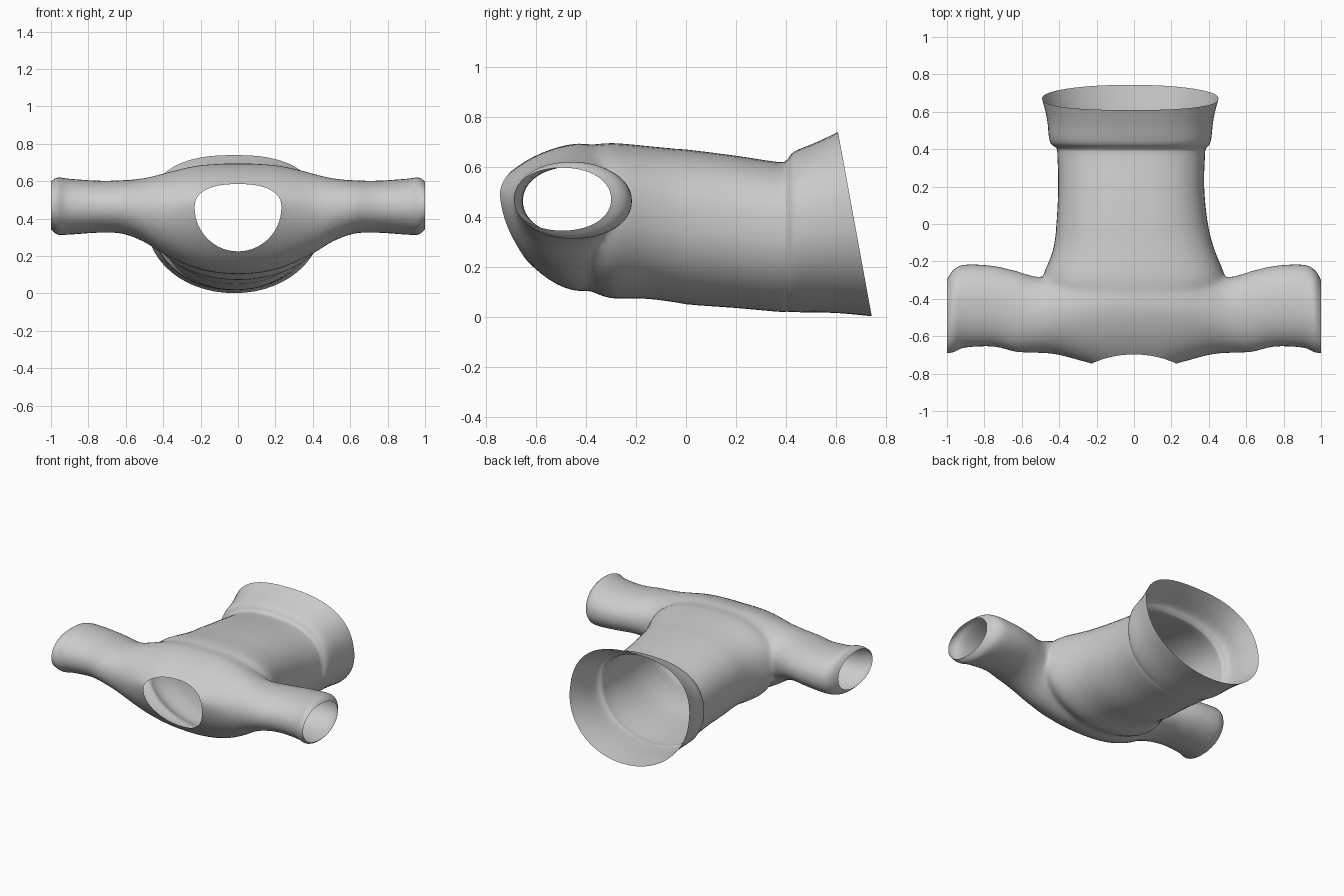
import bpy, bmesh, math

if "Cube" in bpy.data.objects:
    bpy.data.objects.remove(bpy.data.objects["Cube"])

SEG = 56


def section(cx, hw, z0, z1, zc, p_top, p_bot):
    """Rounded cross-section: half-width hw, separate curvature above and below zc."""
    pts = []
    for i in range(SEG):
        a = 2 * math.pi * i / SEG
        c, s = math.cos(a), math.sin(a)
        p = p_top if s > 0 else p_bot
        h = (z1 - zc) if s > 0 else (zc - z0)
        u = math.copysign(abs(c) ** (2 / p), c)
        v = math.copysign(abs(s) ** (2 / p), s)
        pts.append((cx + hw * u, zc + h * v))
    return pts


def dense(rows, n=4):
    """Catmull-Rom interpolation of a table of ring parameters."""
    out = []
    for i in range(len(rows) - 1):
        a, b = rows[max(i - 1, 0)], rows[i]
        c, d = rows[i + 1], rows[min(i + 2, len(rows) - 1)]
        for k in range(n):
            t = k / n
            out.append([0.5 * (2 * q + (r - p) * t + (2 * p - 5 * q + 4 * r - s) * t * t
                               + (3 * q - p - 3 * r + s) * t ** 3)
                        for p, q, r, s in zip(a, b, c, d)])
    out.append(list(rows[-1]))
    return out


def loft(name, rings):
    bm = bmesh.new()
    loops = [[bm.verts.new(p) for p in r] for r in rings]
    for a, b in zip(loops, loops[1:]):
        for i in range(SEG):
            j = (i + 1) % SEG
            bm.faces.new((a[i], a[j], b[j], b[i]))
    bm.faces.new(loops[0])
    bm.faces.new(loops[-1])
    bmesh.ops.recalc_face_normals(bm, faces=bm.faces[:])
    me = bpy.data.meshes.new(name)
    bm.to_mesh(me)
    bm.free()
    ob = bpy.data.objects.new(name, me)
    bpy.context.collection.objects.link(ob)
    return ob


def boolean(target, tool, op):
    m = target.modifiers.new("bool", 'BOOLEAN')
    m.object, m.operation, m.solver = tool, op, 'EXACT'
    bpy.context.view_layer.objects.active = target
    bpy.ops.object.modifier_apply(modifier=m.name)
    bpy.data.objects.remove(tool)


# Torso tube: y, centre x, half width, bottom z, top z, slant
torso_rows = [
    (-0.60, 0, 0.27, 0.26, 0.58, 0),
    (-0.50, 0, 0.36, 0.16, 0.65, 0),
    (-0.40, 0, 0.44, 0.11, 0.685, 0),
    (-0.32, 0, 0.49, 0.075, 0.697, 0),
    (-0.25, 0, 0.48, 0.07, 0.695, 0),
    (-0.15, 0, 0.437, 0.07, 0.685, 0),
    (0.00, -0.01, 0.405, 0.05, 0.67, 0),
    (0.20, -0.015, 0.39, 0.035, 0.645, 0),
    (0.37, -0.015, 0.395, 0.02, 0.62, 0),
    (0.405, -0.015, 0.40, 0.02, 0.63, 0),
    (0.44, -0.02, 0.43, 0.018, 0.662, 0.02),
    (0.56, -0.02, 0.445, 0.015, 0.70, 0.11),
    (0.675, -0.02, 0.472, 0.002, 0.74, 0.183),
]
rings = []
for y, cx, hw, z0, z1, sl in dense(torso_rows):
    zc = z0 + 0.53 * (z1 - z0)
    rings.append([(x, y + sl * (0.38 - z), z)
                  for x, z in section(cx, hw, z0, z1, zc, 2.5, 2.05)])
shirt = loft("shirt", rings)

# Sleeves and shoulders: x, front y, back y, bottom z, top z
half = [
    (0.00, -0.755, -0.10, 0.10, 0.695),
    (0.13, -0.755, -0.11, 0.11, 0.693),
    (0.25, -0.742, -0.15, 0.14, 0.68),
    (0.40, -0.70, -0.24, 0.21, 0.642),
    (0.50, -0.69, -0.285, 0.275, 0.617),
    (0.62, -0.685, -0.255, 0.32, 0.605),
    (0.75, -0.655, -0.225, 0.325, 0.603),
    (0.90, -0.66, -0.218, 0.315, 0.613),
    (0.965, -0.685, -0.245, 0.315, 0.62),
    (1.00, -0.69, -0.30, 0.345, 0.597),
]
rows = [(-r[0],) + r[1:] for r in reversed(half[1:])] + half
rings = []
for x, y0, y1, z0, z1 in dense(rows):
    # the chest bulges highest near the neck and tapers below it
    w = min(max((0.6 - abs(x)) / 0.45, 0), 1)
    w = w * w * (3 - 2 * w)
    zc = (z0 + z1) / 2 * (1 - w) + 0.50 * w
    sec = section((y0 + y1) / 2, (y1 - y0) / 2, z0, z1, zc, 2.1 - 0.5 * w, 2.1 - 0.4 * w)
    rings.append([(x, y, z) for y, z in sec])
sleeves = loft("sleeves", rings)
boolean(shirt, sleeves, 'UNION')

# Neck opening
NW, N0, N1, NC = 0.232, 0.225, 0.585, 0.46
neck = section(0, NW, N0, N1, NC, 2.4, 2.0)
cutter = loft("neck_cutter", [[(x, y, z) for x, z in neck] for y in (-1.0, -0.48)])
cutter.hide_render = True
boolean(shirt, cutter, 'DIFFERENCE')


def in_neck(co):
    if co.y > -0.4:
        return False
    up = co.z > NC
    p = 2.4 if up else 2.0
    h = (N1 - NC) if up else (NC - N0)
    return abs(co.x / NW) ** p + abs((co.z - NC) / h) ** p < 1.01


# Open the cuffs, hem and neck, then soften the seams of the cloth shell
bm = bmesh.new()
bm.from_mesh(shirt.data)
caps = [f for f in bm.faces
        if len(f.verts) > 30 or all(in_neck(v.co) for v in f.verts)]
bmesh.ops.delete(bm, geom=caps, context='FACES')
bmesh.ops.remove_doubles(bm, verts=bm.verts[:], dist=0.001)
soft = [v for v in bm.verts if not v.is_boundary and v.co.y < 0.0 and abs(v.co.x) < 0.6]
for _ in range(5):
    bmesh.ops.smooth_vert(bm, verts=soft, factor=0.5,
                          use_axis_x=True, use_axis_y=True, use_axis_z=True)
bm.to_mesh(shirt.data)
bm.free()

bpy.ops.object.select_all(action='DESELECT')
shirt.select_set(True)
bpy.context.view_layer.objects.active = shirt
bpy.ops.object.shade_smooth_by_angle(angle=math.radians(50))
